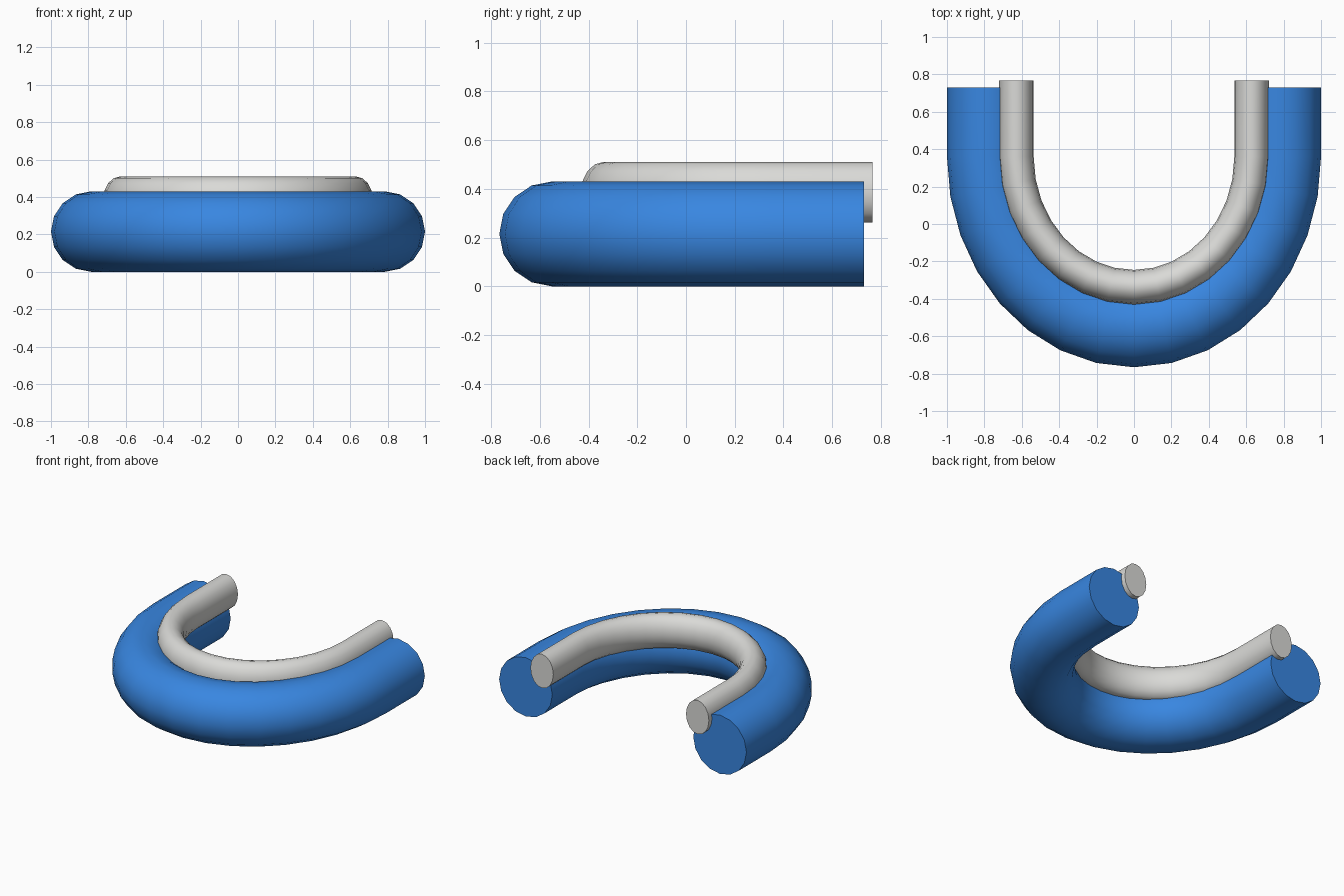
import bpy, bmesh, math

if "Cube" in bpy.data.objects:
    bpy.data.objects.remove(bpy.data.objects["Cube"])

BEND_Y = 0.36   # where the straight legs meet the curved front
ARC_STEPS = 16
SIDES = 16


def material(name, rgb):
    m = bpy.data.materials.new(name)
    m.diffuse_color = (*rgb, 1)
    m.use_nodes = True
    m.node_tree.nodes["Principled BSDF"].inputs["Base Color"].default_value = m.diffuse_color
    return m


def u_tube(name, path_rx, path_ry, half_width, half_height, z, back_y, mat):
    """Sweep an elliptical section along a U made of half an ellipse and two legs."""
    path = [(-path_rx, back_y, -1, 0)]
    for i in range(ARC_STEPS + 1):
        t = math.pi * (i / ARC_STEPS - 0.5)
        nx, ny = math.sin(t) / path_rx, -math.cos(t) / path_ry
        n = math.hypot(nx, ny)
        path.append((path_rx * math.sin(t), BEND_Y - path_ry * math.cos(t), nx / n, ny / n))
    path.append((path_rx, back_y, 1, 0))

    bm = bmesh.new()
    rings = []
    for x, y, nx, ny in path:
        ring = []
        for k in range(SIDES):
            a = 2 * math.pi * k / SIDES
            w = half_width * math.cos(a)
            ring.append(bm.verts.new((x + nx * w, y + ny * w, z + half_height * math.sin(a))))
        rings.append(ring)
    for r0, r1 in zip(rings, rings[1:]):
        for k in range(SIDES):
            j = (k + 1) % SIDES
            bm.faces.new((r0[k], r0[j], r1[j], r1[k]))
    # Flat end caps
    bm.faces.new(rings[0])
    bm.faces.new(rings[-1])
    bmesh.ops.recalc_face_normals(bm, faces=bm.faces)

    mesh = bpy.data.meshes.new(name)
    bm.to_mesh(mesh)
    bm.free()
    mesh.materials.append(mat)
    ob = bpy.data.objects.new(name, mesh)
    bpy.context.collection.objects.link(ob)
    bpy.ops.object.select_all(action='DESELECT')
    ob.select_set(True)
    bpy.context.view_layer.objects.active = ob
    bpy.ops.object.shade_smooth_by_angle(angle=math.radians(40))
    return ob


blue = material("blue", (0.04, 0.24, 0.75))
grey = material("light grey", (0.70, 0.70, 0.68))

# Thick outer tube resting on the ground
u_tube("outer_tube", 0.785, 0.911, 0.215, 0.215, 0.215, 0.73, blue)
# Thin inner tube set into its upper inside edge
u_tube("inner_tube", 0.629, 0.698, 0.0925, 0.124, 0.386, 0.766, grey)
